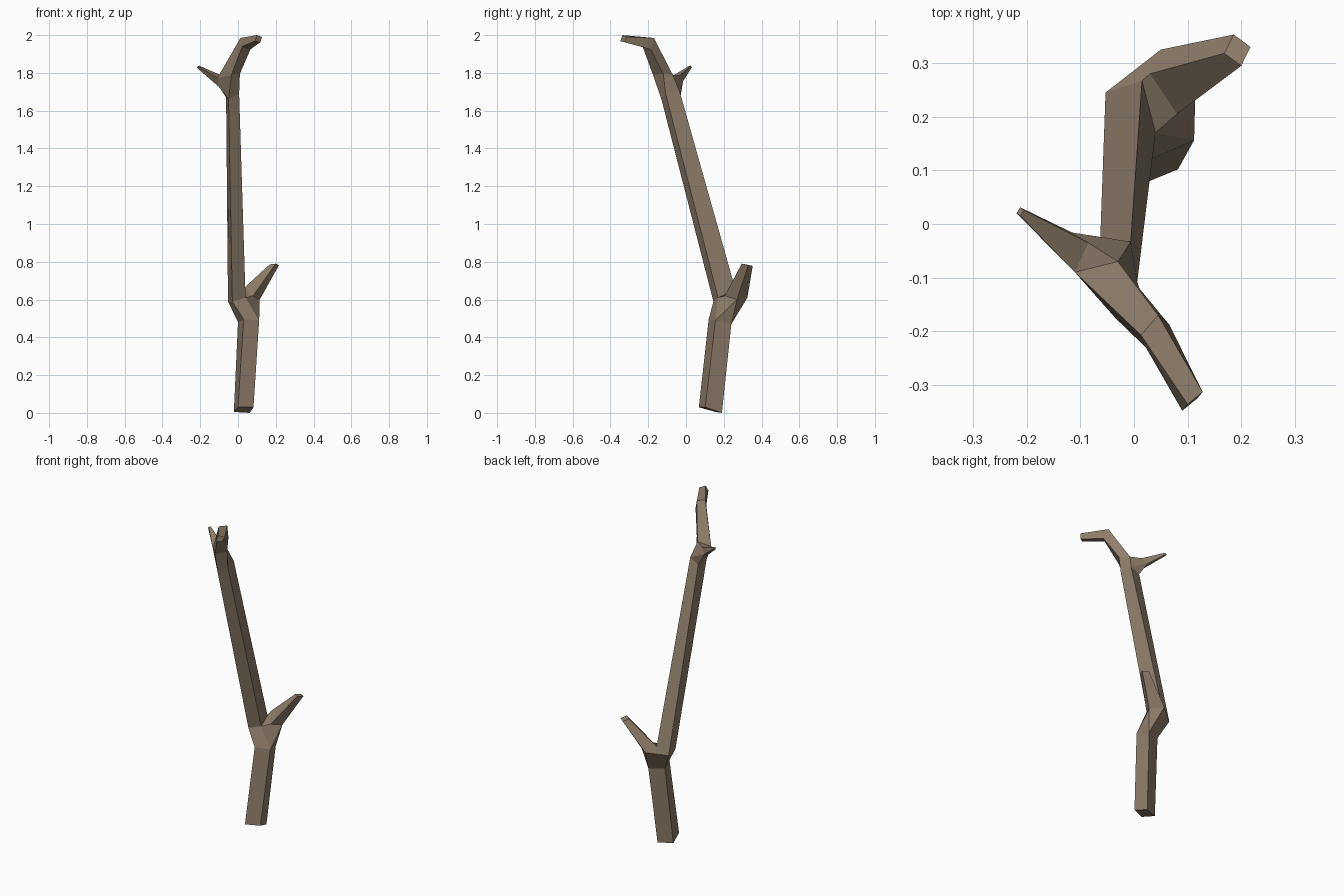
import bpy, bmesh

if "Cube" in bpy.data.objects:
    bpy.data.objects.remove(bpy.data.objects["Cube"])

bm = bmesh.new()


def ring(*pts):
    return [bm.verts.new(p) for p in pts]


def bridge(lo, hi):
    for i in range(4):
        j = (i + 1) % 4
        bm.faces.new((lo[i], lo[j], hi[j], hi[i]))


def faces(*loops):
    for f in loops:
        bm.faces.new(f)


# Trunk: foot and the sections below and above the lower fork
base = ring((0, .068, .03), (.082, .102, .03), (.062, .19, 0), (-.022, .156, .005))
a, b, c, d = low = ring((.03, .12, .495), (.112, .156, .49), (.09, .24, .47), (0, .205, .48))
a2, b2, c2, d2 = mid = ring((-.03, .145, .59), (.04, .17, .61), (.015, .267, .635), (-.053, .245, .59))
bridge(base, low)
faces(base[::-1])

# Lower side branch and its fork
p = ring((.03, .28, .66), (.08, .205, .62), (.115, .27, .6), (.05, .325, .61))
tip = ring((.168, .318, .786), (.2, .295, .79), (.217, .33, .782), (.186, .353, .778))
faces((a, b, b2, a2), (d, a, a2, d2), (c, d, d2, p[3]), (b, p[2], p[1], b2),
      (b, c, p[2]), (c, p[3], p[2]), (b2, p[1], p[0], c2), (d2, c2, p[0], p[3]))
bridge(p, tip)
faces(tip)

# Long upper trunk
a3, b3, c3, d3 = top = ring((-.05, -.13, 1.66), (.006, -.108, 1.69), (-.006, -.033, 1.7), (-.063, -.03, 1.67))
bridge(mid, top)

# Upper fork with thin twig
t = ring((-.085, -.035, 1.785), (-.11, -.09, 1.772), (-.1, -.06, 1.725), (-.115, -.016, 1.755))
end = ring((-.205, .026, 1.838), (-.211, .015, 1.836), (-.219, .02, 1.828), (-.212, .031, 1.83))
front, right, back = ring((-.035, -.175, 1.79), (.01, -.12, 1.795), (-.03, -.07, 1.79))
faces((a3, b3, right, front), (b3, c3, back, right), (a3, front, t[1], t[2]), (a3, t[2], d3),
      (c3, d3, t[3]), (d3, t[2], t[3]), (c3, t[3], t[0], back), (back, t[0], t[1]))
bridge(t, end)
faces(end)

# Bent crown limb
bend = ring((.022, -.23, 1.94), (.066, -.188, 1.925), (.045, -.17, 1.985), (.013, -.207, 1.985))
crown = ring((.09, -.348, 1.968), (.118, -.325, 1.962), (.128, -.313, 1.99), (.1, -.336, 2))
bridge([front, right, back, t[1]], bend)
bridge(bend, crown)
faces(crown)

bmesh.ops.recalc_face_normals(bm, faces=bm.faces[:])
mesh = bpy.data.meshes.new("forked_branch")
bm.to_mesh(mesh)
bm.free()
obj = bpy.data.objects.new("forked_branch", mesh)
bpy.context.collection.objects.link(obj)

# Bark colour
bark = bpy.data.materials.new("bark")
bark.diffuse_color = (.27, .205, .145, 1)
bark.use_nodes = True
bark.node_tree.nodes["Principled BSDF"].inputs["Base Color"].default_value = bark.diffuse_color
mesh.materials.append(bark)
